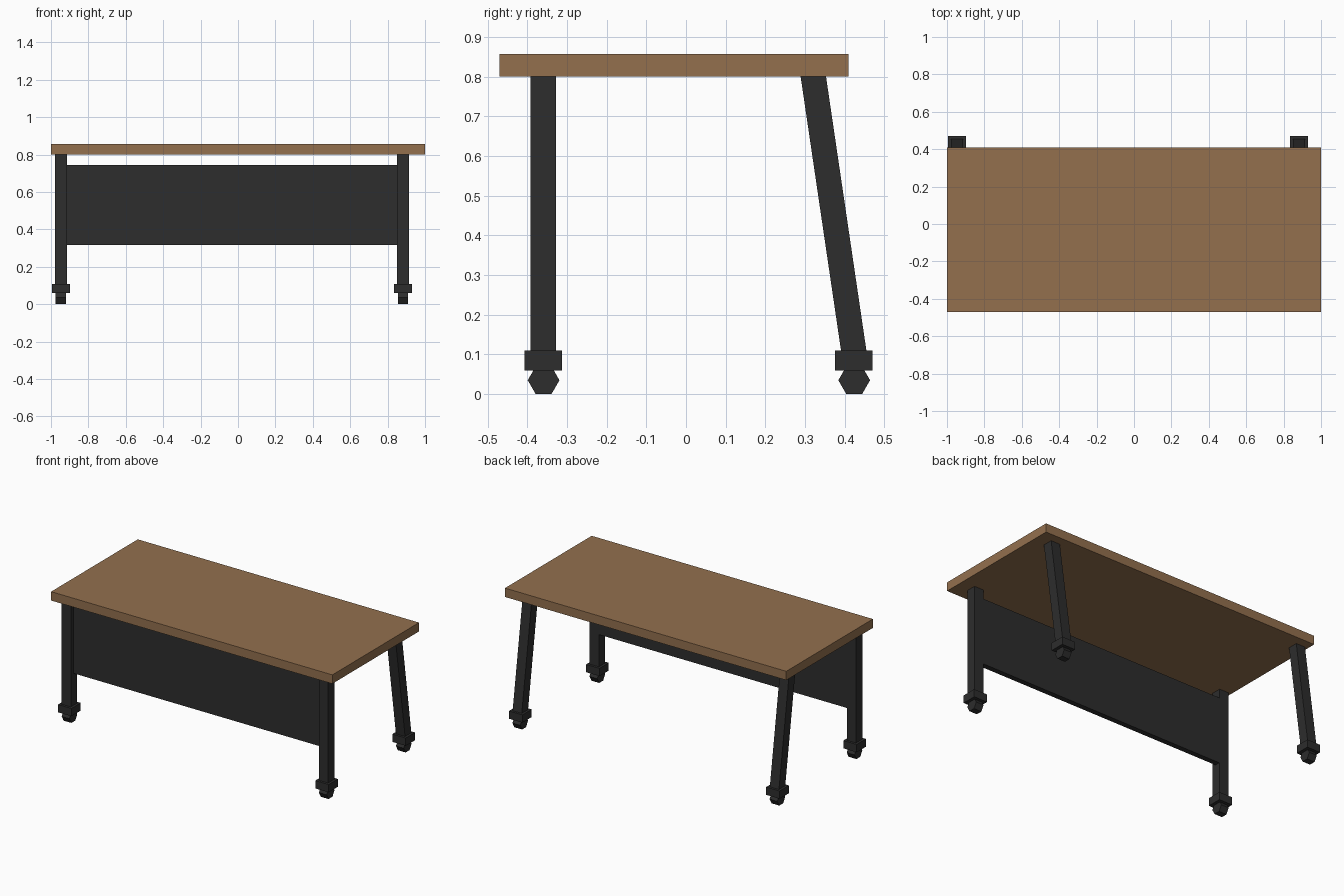
import bpy, bmesh, math

if "Cube" in bpy.data.objects:
    bpy.data.objects.remove(bpy.data.objects["Cube"])


def material(name, rgb):
    m = bpy.data.materials.new(name)
    m.diffuse_color = (*rgb, 1)
    m.use_nodes = True
    m.node_tree.nodes["Principled BSDF"].inputs["Base Color"].default_value = m.diffuse_color
    return m


wood = material("brown wood", (0.292, 0.162, 0.076))
dark = material("charcoal metal", (0.026, 0.026, 0.026))


def prism(name, profile, x_mid, width, mat):
    """Extrude a (y, z) side profile along x."""
    bm = bmesh.new()
    face = bm.faces.new([bm.verts.new((x_mid - width / 2, y, z)) for y, z in profile])
    ext = bmesh.ops.extrude_face_region(bm, geom=[face])
    moved = [v for v in ext["geom"] if isinstance(v, bmesh.types.BMVert)]
    bmesh.ops.translate(bm, verts=moved, vec=(width, 0, 0))
    bmesh.ops.recalc_face_normals(bm, faces=bm.faces)
    mesh = bpy.data.meshes.new(name)
    bm.to_mesh(mesh)
    bm.free()
    mesh.materials.append(mat)
    obj = bpy.data.objects.new(name, mesh)
    bpy.context.collection.objects.link(obj)
    return obj


def rect(y0, y1, z0, z1):
    return [(y0, z0), (y1, z0), (y1, z1), (y0, z1)]


# Table top
prism("table_top", rect(-0.47, 0.41, 0.80, 0.857), 0, 2.0, wood)

# Front modesty panel between the front legs
prism("front_panel", rect(-0.365, -0.331, 0.315, 0.744), -0.0325, 1.77, dark)

# Legs with caster blocks and hexagonal wheels; the rear legs splay backwards
R = 0.04
half_leg = 0.032
for side, x in (("left", -0.947), ("right", 0.882)):
    for row, foot, top in (("front", -0.36, -0.36), ("rear", 0.423, 0.321)):
        leg = [(foot - half_leg, 0.108), (foot + half_leg, 0.108),
               (top + half_leg, 0.80), (top - half_leg, 0.80)]
        prism(f"{row}_leg_{side}", leg, x, 0.065, dark)
        prism(f"{row}_caster_block_{side}",
              rect(foot - 0.047, foot + 0.047, 0.059, 0.109), x, 0.095, dark)
        hexagon = [(foot + 0.001 + R * math.cos(math.radians(60 * i)),
                    R * math.sin(math.radians(60)) + R * math.sin(math.radians(60 * i)))
                   for i in range(6)]
        prism(f"{row}_wheel_{side}", hexagon, x, 0.055, dark)
